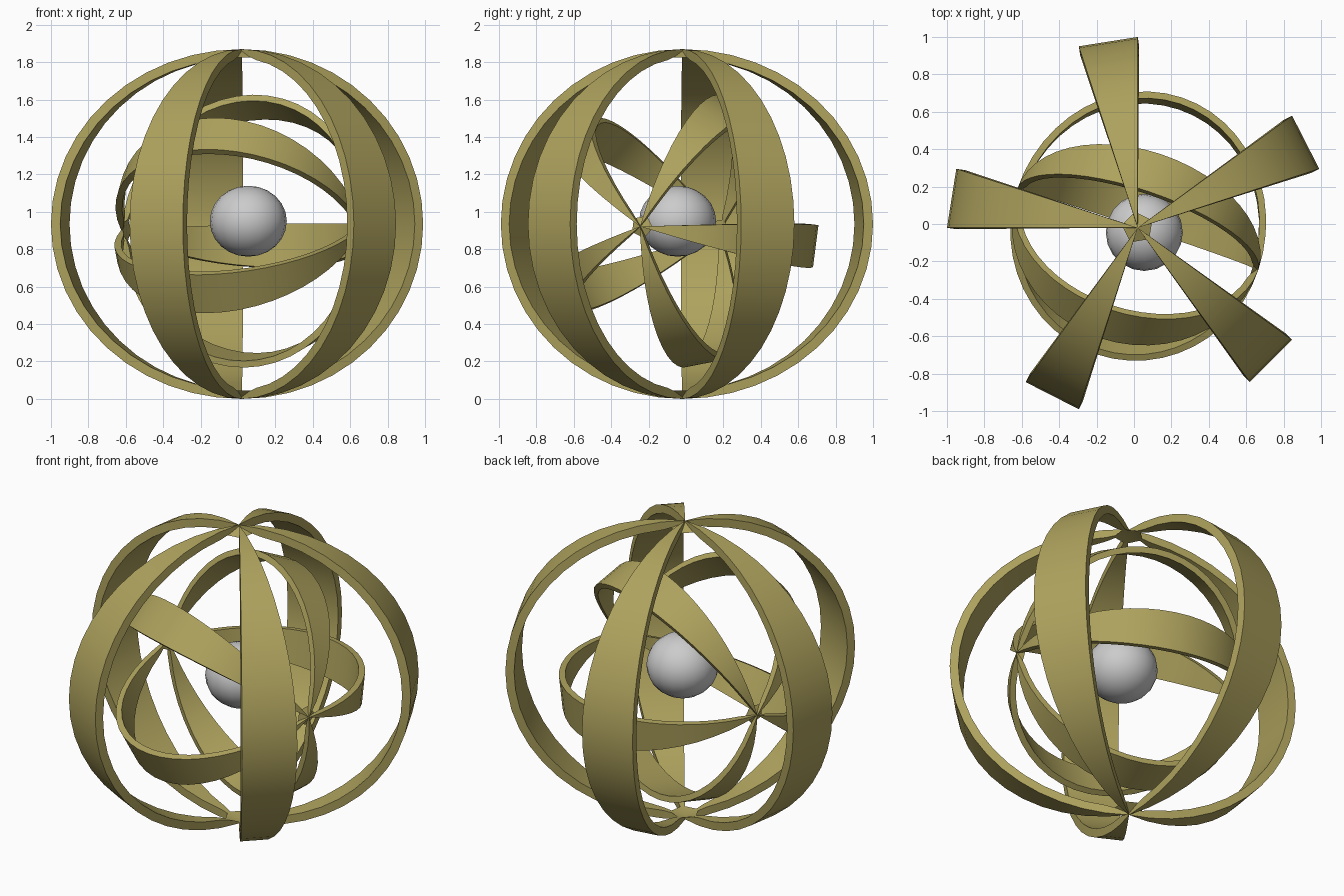
import bpy, bmesh
from math import sin, cos, pi, radians
from mathutils import Vector, Matrix

if "Cube" in bpy.data.objects:
    bpy.data.objects.remove(bpy.data.objects["Cube"])

olive = bpy.data.materials.new("olive")
olive.diffuse_color = (0.42, 0.36, 0.11, 1)
olive.use_nodes = True
olive.node_tree.nodes["Principled BSDF"].inputs["Base Color"].default_value = olive.diffuse_color


def finish(name, bm, matrix, mat=None):
    bmesh.ops.recalc_face_normals(bm, faces=bm.faces)
    me = bpy.data.meshes.new(name)
    bm.to_mesh(me)
    bm.free()
    ob = bpy.data.objects.new(name, me)
    bpy.context.collection.objects.link(ob)
    ob.matrix_world = matrix
    if mat:
        me.materials.append(mat)
    bpy.ops.object.select_all(action='DESELECT')
    bpy.context.view_layer.objects.active = ob
    ob.select_set(True)
    bpy.ops.object.shade_smooth_by_angle(angle=radians(30))
    return ob


def band(bm, a0, R, P, t, rings=24):
    """One thick 18-degree slice of an ellipsoid shell, from pole to pole."""
    a1, mid = a0 + radians(18), a0 + radians(9)
    rows = []
    for i in range(rings + 1):
        f = pi * i / rings
        s, c = (0 if i in (0, rings) else sin(f)), cos(f)
        n = Vector((s * cos(mid) / R, s * sin(mid) / R, c / P)).normalized()
        n *= t * (0.4 if s == 0 else 1)
        o = [Vector((R * s * cos(a), R * s * sin(a), P * c)) for a in (a0, a1)]
        pts = [o[0], o[1], o[1] - n, o[0] - n]
        if s == 0:
            # the slice closes to a short vertical edge at the pole
            v, w = bm.verts.new(pts[0]), bm.verts.new(pts[2])
            rows.append([v, v, w, w])
        else:
            rows.append([bm.verts.new(p) for p in pts])
    for r, q in zip(rows, rows[1:]):
        for k in range(4):
            j = (k + 1) % 4
            vs = list(dict.fromkeys((r[k], r[j], q[j], q[k])))
            if len(vs) > 2:
                bm.faces.new(vs)


def cage(name, R, P, t, start, matrix):
    bm = bmesh.new()
    for k in range(5):
        band(bm, radians(start + 72 * k), R, P, t)
    # small five-sided hub where the bands meet at each pole
    for s in (1, -1):
        top = bm.verts.new((0, 0, s * (P - 0.2 * t)))
        low = bm.verts.new((0, 0, s * (P - 0.5 * t)))
        rim = []
        for k in range(5):
            a = radians(start + 9 + 72 * k)
            rim.append(bm.verts.new((0.085 * R * cos(a), 0.085 * R * sin(a), s * (P - 0.9 * t))))
        for k in range(5):
            for apex in (top, low):
                bm.faces.new((apex, rim[k], rim[(k + 1) % 5]))
    return finish(name, bm, matrix, olive)


# outer cage, upright
cage("outer_cage", 1.02, 0.935, 0.05, 18, Matrix.Translation((0.02, -0.02, 0.935)))

# inner cage, lying on its side
axis = Vector((0.948, -0.317, 0.015)).normalized()
v = Vector((0, 0, 1))
v = (v - axis * v.dot(axis)).normalized()
u = v.cross(axis)
rot = Matrix((u, v, axis)).transposed().to_4x4()
cage("inner_cage", 0.745, 0.68, 0.036, -16.5, Matrix.Translation((0.02, -0.03, 0.912)) @ rot)

# core ball
bm = bmesh.new()
bmesh.ops.create_uvsphere(bm, u_segments=20, v_segments=12, radius=0.206)
bmesh.ops.scale(bm, vec=(1, 1, 0.92), verts=bm.verts)
finish("core_ball", bm, Matrix.Translation((0.055, -0.045, 0.95)))
